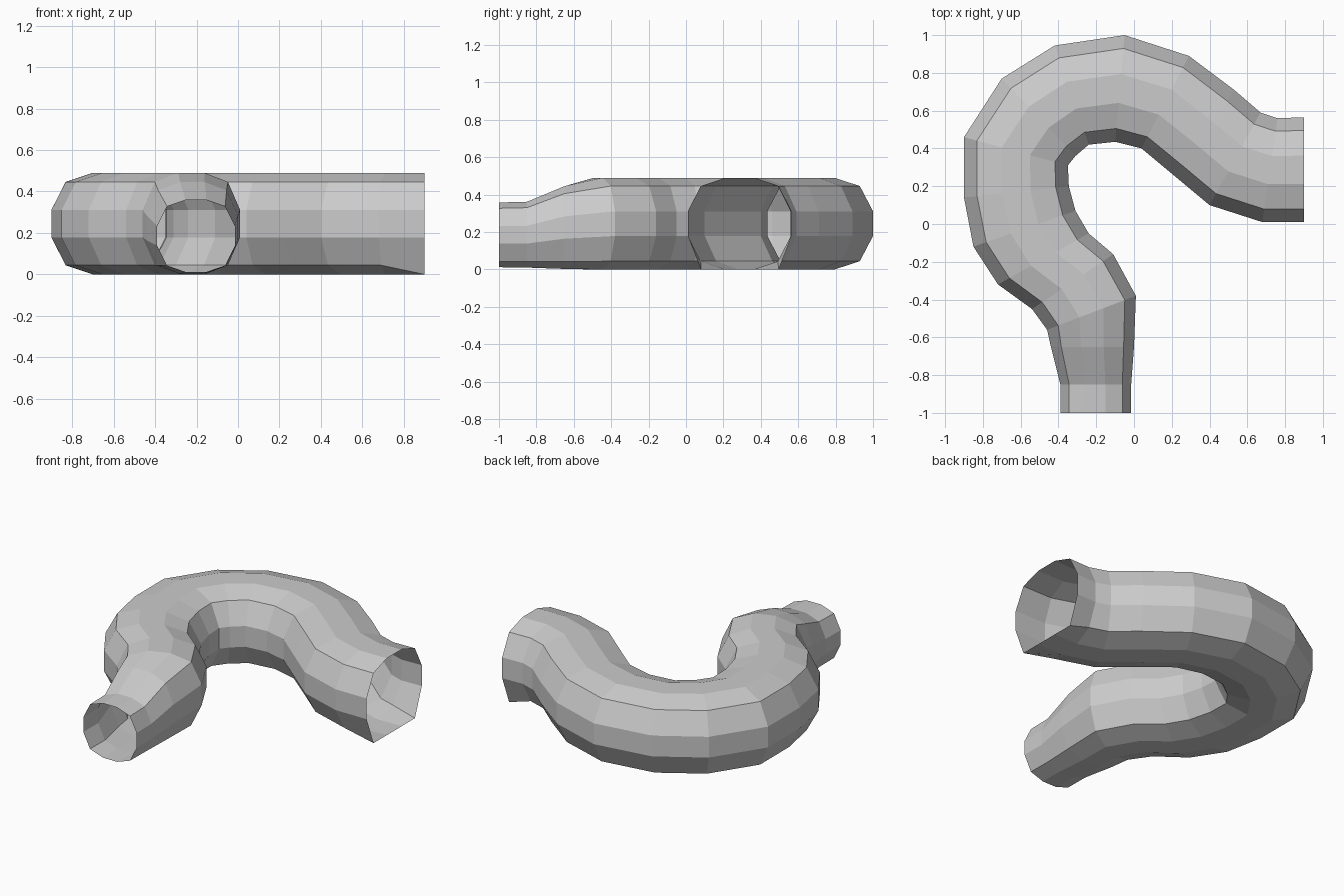
import bpy, bmesh
from mathutils import Vector

if "Cube" in bpy.data.objects:
    bpy.data.objects.remove(bpy.data.objects["Cube"])

# Pipe stations: outer x, outer y, inner x, inner y (seen from the top)
BEND = [
    (.90, .565, .90, .01), (.76, .56, .68, .01), (.67, .59, .40, .10),
    (.53, .71, .22, .25), (.29, .89, .04, .40), (-.05, 1.0, -.10, .435),
    (-.42, .945, -.24, .42), (-.70, .77, -.31, .36), (-.90, .46, -.35, .31),
    (-.90, .14, -.345, .20), (-.85, -.12, -.31, .07), (-.72, -.32, -.24, -.05),
    (-.54, -.45, -.11, -.16), (-.46, -.56, .01, -.38), (-.44, -.65, .0, -.65),
    (-.39, -.85, -.015, -.85), (-.39, -1.0, -.015, -1.0),
]
# Bottom and top heights where the pipe narrows to the front nozzle
HEIGHTS = {14: (.003, .445), 15: (.01, .362), 16: (.012, .358)}

# Twelve-sided unit cross-section, mirrored from one quarter
quarter = [(1, .27), (.75, .82), (.27, 1)]
upper = quarter + [(-u, v) for u, v in reversed(quarter)]
SECTION = upper + [(-u, -v) for u, v in upper]


def ring(bm, i, station):
    outer, inner = Vector(station[:2]), Vector(station[2:])
    low, high = HEIGHTS.get(i, (0, .49))
    mid, half = (outer + inner) / 2, (outer - inner) / 2
    verts = []
    for u, v in SECTION:
        if i == 0 and v < -.5:      # flattened underside at the side opening
            v = -1
        p = mid + half * u
        verts.append(bm.verts.new((p.x, p.y, (low + high) / 2 + v * (high - low) / 2)))
    return verts


# Open-ended curved pipe
bm = bmesh.new()
rings = [ring(bm, i, s) for i, s in enumerate(BEND)]
n = len(SECTION)
for a, b in zip(rings, rings[1:]):
    for k in range(n):
        m = (k + 1) % n
        bm.faces.new((a[k], a[m], b[m], b[k]))
bmesh.ops.recalc_face_normals(bm, faces=bm.faces[:])
# Open tube: make sure the outside faces outwards
top = max(bm.faces, key=lambda f: f.calc_center_median().z)
if top.normal.z < 0:
    bmesh.ops.reverse_faces(bm, faces=bm.faces[:])
mesh = bpy.data.meshes.new("curved_pipe")
bm.to_mesh(mesh)
bm.free()
bpy.context.collection.objects.link(bpy.data.objects.new("curved_pipe", mesh))
